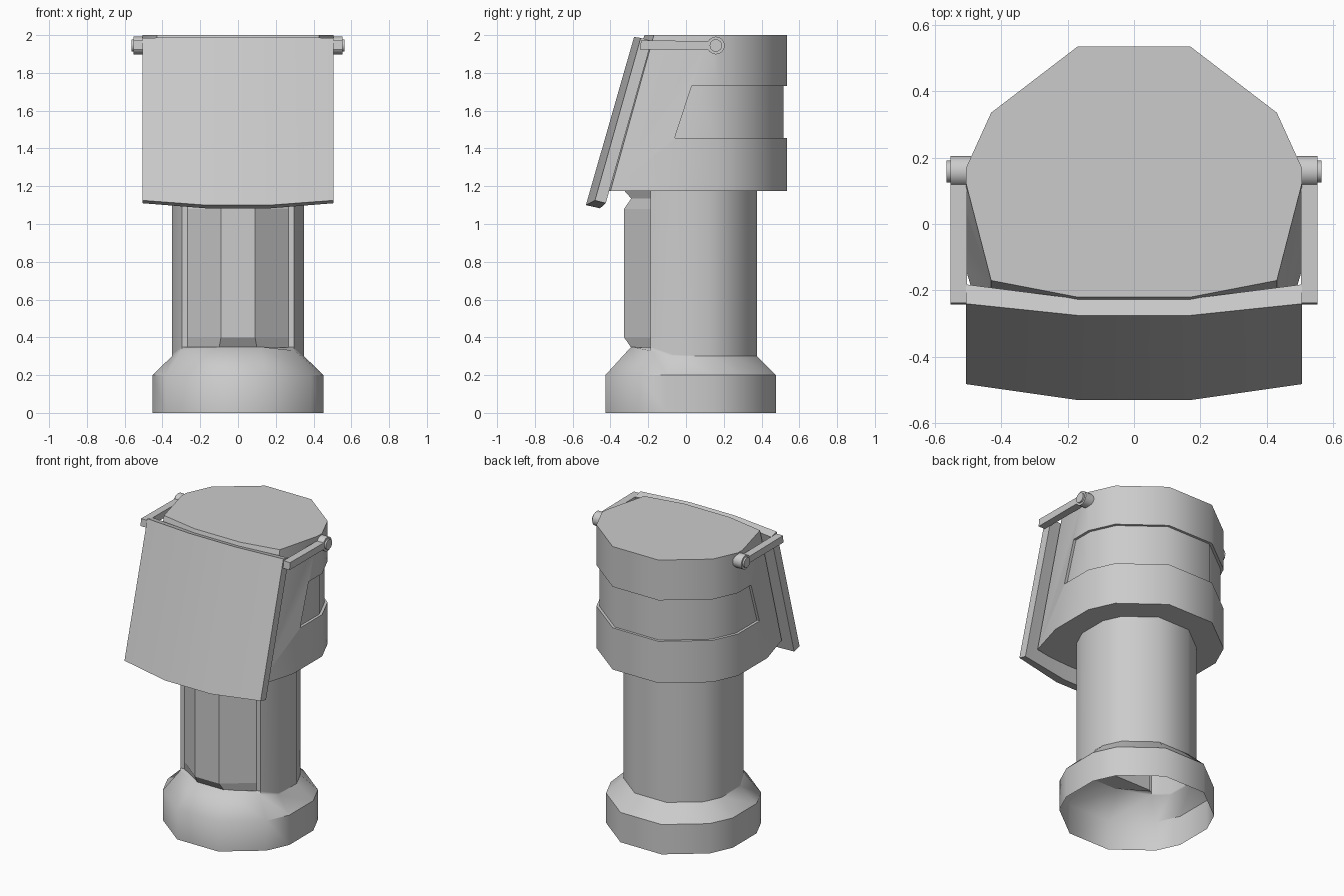
import bpy, bmesh, math
from mathutils import Matrix

if "Cube" in bpy.data.objects:
    bpy.data.objects.remove(bpy.data.objects["Cube"])


def finish(name, bm, smooth=True, angle=40):
    bmesh.ops.recalc_face_normals(bm, faces=bm.faces)
    me = bpy.data.meshes.new(name)
    bm.to_mesh(me)
    bm.free()
    ob = bpy.data.objects.new(name, me)
    bpy.context.collection.objects.link(ob)
    if smooth:
        shade(ob, angle)
    return ob


def shade(ob, angle=40):
    bpy.ops.object.select_all(action='DESELECT')
    ob.select_set(True)
    bpy.context.view_layer.objects.active = ob
    bpy.ops.object.shade_smooth_by_angle(angle=math.radians(angle))


def loft(name, rings, bottom=True, top=True, closed=True, smooth=True):
    bm = bmesh.new()
    vs = [[bm.verts.new(p) for p in r] for r in rings]
    n = len(vs[0])
    for a, b in zip(vs, vs[1:]):
        for i in range(n if closed else n - 1):
            j = (i + 1) % n
            bm.faces.new((a[i], a[j], b[j], b[i]))
    if bottom:
        bm.faces.new(vs[0])
    if top:
        bm.faces.new(vs[-1])
    return finish(name, bm, smooth)


def mirror(half):
    return half + [(-p[0],) + tuple(p[1:]) for p in reversed(half)]


def prism_x(name, profile, x0, x1):
    return loft(name, [[(x, y, z) for y, z in profile] for x in (x0, x1)], smooth=False)


# twelve-sided outline shared by base and column (right half, back to front)
HALF = [(.337, 1), (.85, .605), (1, .28), (1, -.28), (.85, -.605), (.337, -1)]


def ring(r, z):
    return mirror([(x * r, .025 + y * r, z) for x, y in HALF])


# base and column: one hollow shell, front of the column cut flat
shoulder = mirror([p if i < 4 else (.2975, -.19, .33) if i == 4 else (.118, -.29, .35)
                   for i, p in enumerate(ring(.35, .3)[:6])])
def shaft(z, zf):
    return mirror([p if i < 4 else (.2975, -.187, zf) if i == 4 else (.118, -.184, zf)
                   for i, p in enumerate(ring(.35, z)[:6])])
loft("base_and_column", [ring(.452, 0), ring(.452, .2), shoulder, shaft(.31, .35), shaft(1.19, 1.19)],
     bottom=False, top=False)

# faceted front panel of the column with bevelled ends
def panel_ring(z, y, w):
    return mirror([(.27, -.17, z), (.27, -.185, z), (w, y, z)])
loft("front_panel", [panel_ring(.345, -.29, .1), panel_ring(.4, -.328, .09), panel_ring(1.08, -.328, .09),
                     panel_ring(1.135, -.29, .1), panel_ring(1.18, -.33, .1)], smooth=False)

# head with sloping front
TOP = [(.17, .534), (.43, .335), (.505, .17), (.505, .12), (.43, -.17), (.17, -.22)]
BOTTOM = TOP[:3] + [(.505, -.14), (.43, -.40), (.17, -.45)]


def head_ring(z, s=1):
    t = (z - 1.175) / .825
    return mirror([(s * (a[0] + (b[0] - a[0]) * t), .05 + s * (a[1] + (b[1] - a[1]) * t - .05), z)
                   for a, b in zip(BOTTOM, TOP)])


head = loft("head", [head_ring(1.175), head_ring(2)], smooth=False)
cutter = prism_x("band_cutter", [(.03, 1.73), (-.06, 1.455), (.8, 1.455), (.8, 1.73)], -.8, .8)
cutter.hide_render = True
mod = head.modifiers.new("band", 'BOOLEAN')
mod.operation, mod.solver, mod.object = 'DIFFERENCE', 'EXACT', cutter
bpy.context.view_layer.objects.active = head
bpy.ops.object.modifier_apply(modifier=mod.name)
bpy.data.objects.remove(cutter)
shade(head)

# recessed band behind the cut
loft("recessed_band", [head_ring(1.4, .965), head_ring(1.78, .965)])

# visor plate in three facets, tilted with the head front
def visor_strip(side, centre):
    return mirror([(.505,) + side, (.17,) + centre])
rows = [visor_strip((-.24, 1.985), (-.275, 1.99)), visor_strip((-.482, 1.125), (-.53, 1.10)),
        visor_strip((-.425, 1.11), (-.455, 1.083)), visor_strip((-.182, 1.97), (-.225, 1.975))]
bm = bmesh.new()
cols = [[bm.verts.new(r[i]) for r in rows] for i in range(4)]
for a, b in zip(cols, cols[1:]):
    for i in range(4):
        j = (i + 1) % 4
        bm.faces.new((a[i], a[j], b[j], b[i]))
bm.faces.new(cols[0])
bm.faces.new(cols[3])
finish("visor", bm, angle=30)

# visor arms and hinge bosses on both sides
for side, s in (("right", 1), ("left", -1)):
    prism_x(side + "_visor_arm", [(-.238, 1.972), (.155, 1.968), (.155, 1.924), (-.243, 1.924), ],
            s * .503, s * .553)
    bm = bmesh.new()
    for r, x0, x1 in ((.047, .49, .553), (.033, .5, .564)):
        m = Matrix.Translation((s * (x0 + x1) / 2, .158, 1.945)) @ Matrix.Rotation(math.pi / 2, 4, 'Y')
        bmesh.ops.create_cone(bm, cap_ends=True, segments=16, radius1=r, radius2=r, depth=x1 - x0, matrix=m)
    finish(side + "_hinge", bm)
